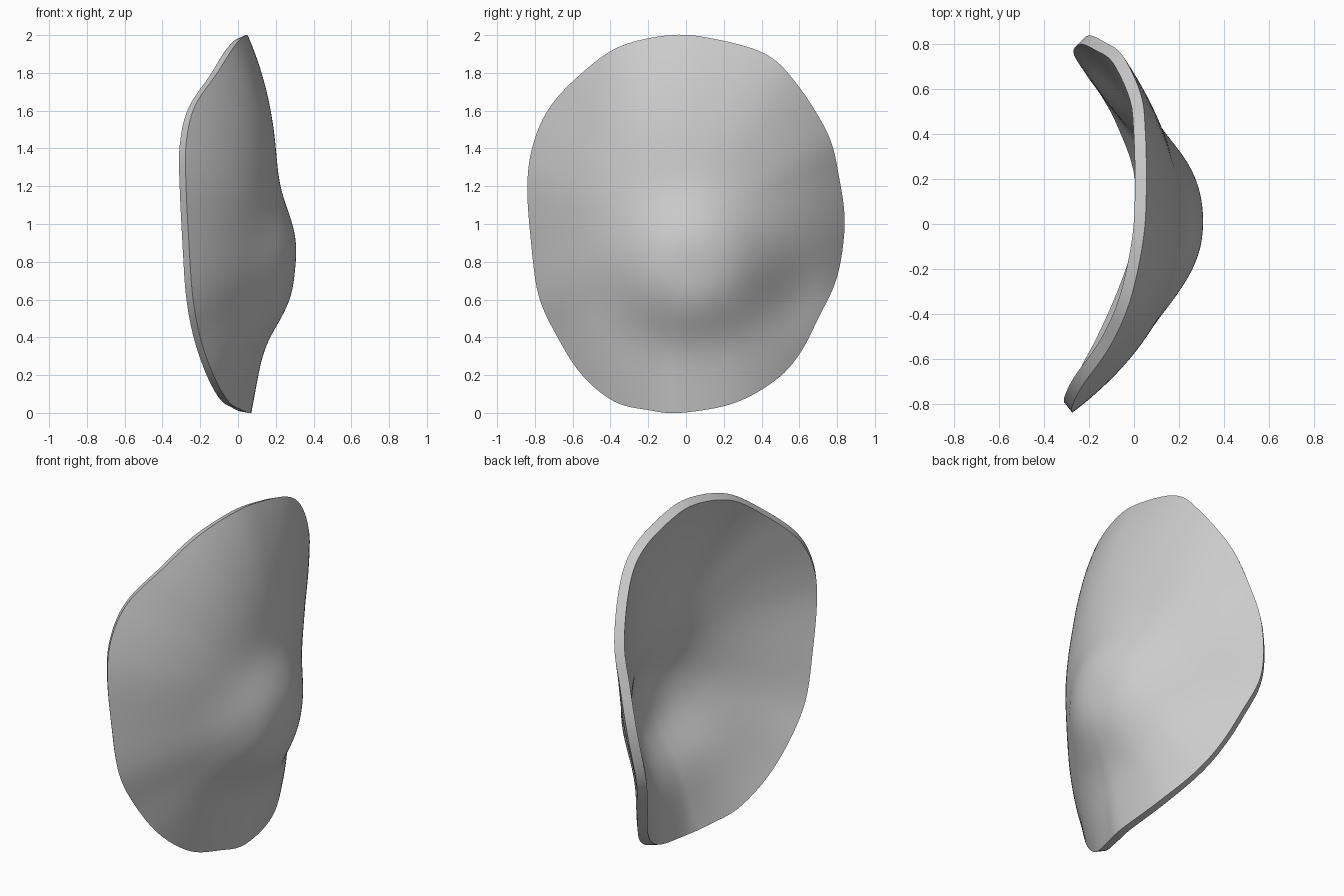
import bpy, bmesh, math
from mathutils import Vector

cube = bpy.data.objects.get("Cube")
if cube:
    bpy.data.objects.remove(cube, do_unlink=True)

THICKNESS = 0.055
RINGS, STEPS = 40, 6

# Rim of the outer face, as (x, y, z)
RIM = [Vector(p) for p in (
    (0.04, -0.08, 2), (0.055, 0.15, 1.98), (0.05, 0.42, 1.9), (0.03, 0.58, 1.75),
    (-0.05, 0.75, 1.48), (-0.13, 0.81, 1.25), (-0.2, 0.84, 1), (-0.23, 0.8, 0.72),
    (-0.17, 0.7, 0.5), (-0.1, 0.6, 0.31), (-0.03, 0.47, 0.17), (0.05, 0.25, 0.05),
    (0.07, -0.03, 0), (0.02, -0.2, 0.015), (-0.05, -0.38, 0.06), (-0.13, -0.55, 0.2),
    (-0.2, -0.68, 0.4), (-0.24, -0.78, 0.62), (-0.26, -0.82, 0.9), (-0.275, -0.84, 1.2),
    (-0.275, -0.81, 1.42), (-0.23, -0.72, 1.62), (-0.11, -0.55, 1.8), (-0.02, -0.35, 1.94))]


def smooth_loop(pts, steps):
    """Closed Catmull-Rom curve through the points."""
    out, n = [], len(pts)
    for i in range(n):
        a, b, c, d = (pts[(i + k) % n] for k in (-1, 0, 1, 2))
        for s in range(steps):
            t = s / steps
            out.append(0.5 * (2 * b + (c - a) * t + (2 * a - 5 * b + 4 * c - d) * t ** 2
                              + (3 * b - a - 3 * c + d) * t ** 3))
    return out


def bulge(y, z):
    """Curved sheet with a rounded boss and a dent beside it."""
    sheet = 0.21 - 0.12 * (z - 1.2) ** 2 - 0.5 * y * y
    up = 0.36 if z > 0.75 else 0.32
    d = math.hypot((y - 0.03) / 0.39, (z - 0.75) / up)
    dent = math.hypot(y - 0.58, z - 0.62) / 0.2
    return sheet + 0.115 * math.exp(-d ** 3) - 0.05 * math.exp(-dent ** 2)


# Shell: rings from the middle to the rim, eased onto the rim height
rim = smooth_loop(RIM, STEPS)
bm = bmesh.new()
middle = bm.verts.new((bulge(0, 1), 0, 1))
previous = None
for k in range(1, RINGS + 1):
    r = k / RINGS
    ring = []
    for p in rim:
        y, z = p.y * r, 1 + (p.z - 1) * r
        x = bulge(y, z) + (p.x - bulge(p.y, p.z)) * r ** 3
        ring.append(bm.verts.new((x, y, z)))
    for i in range(len(ring)):
        j = (i + 1) % len(ring)
        if previous:
            bm.faces.new((previous[i], ring[i], ring[j], previous[j]))
        else:
            bm.faces.new((middle, ring[i], ring[j]))
    previous = ring
bm.normal_update()
if sum(f.normal.x for f in bm.faces) < 0:
    bmesh.ops.reverse_faces(bm, faces=bm.faces[:])

mesh = bpy.data.meshes.new("curved_shell")
bm.to_mesh(mesh)
bm.free()
shell = bpy.data.objects.new("curved_shell", mesh)
bpy.context.collection.objects.link(shell)

# Wall thickness, grown towards the hollow side
wall = shell.modifiers.new("wall", "SOLIDIFY")
wall.thickness = THICKNESS
wall.offset = -1

# Plain grey
grey = bpy.data.materials.new("light_grey")
grey.use_nodes = True
colour = (0.6, 0.6, 0.6, 1)
grey.diffuse_color = colour
grey.node_tree.nodes["Principled BSDF"].inputs["Base Color"].default_value = colour
mesh.materials.append(grey)

bpy.context.view_layer.objects.active = shell
shell.select_set(True)
bpy.ops.object.modifier_apply(modifier="wall")
bpy.ops.object.shade_smooth_by_angle(angle=math.radians(40))
